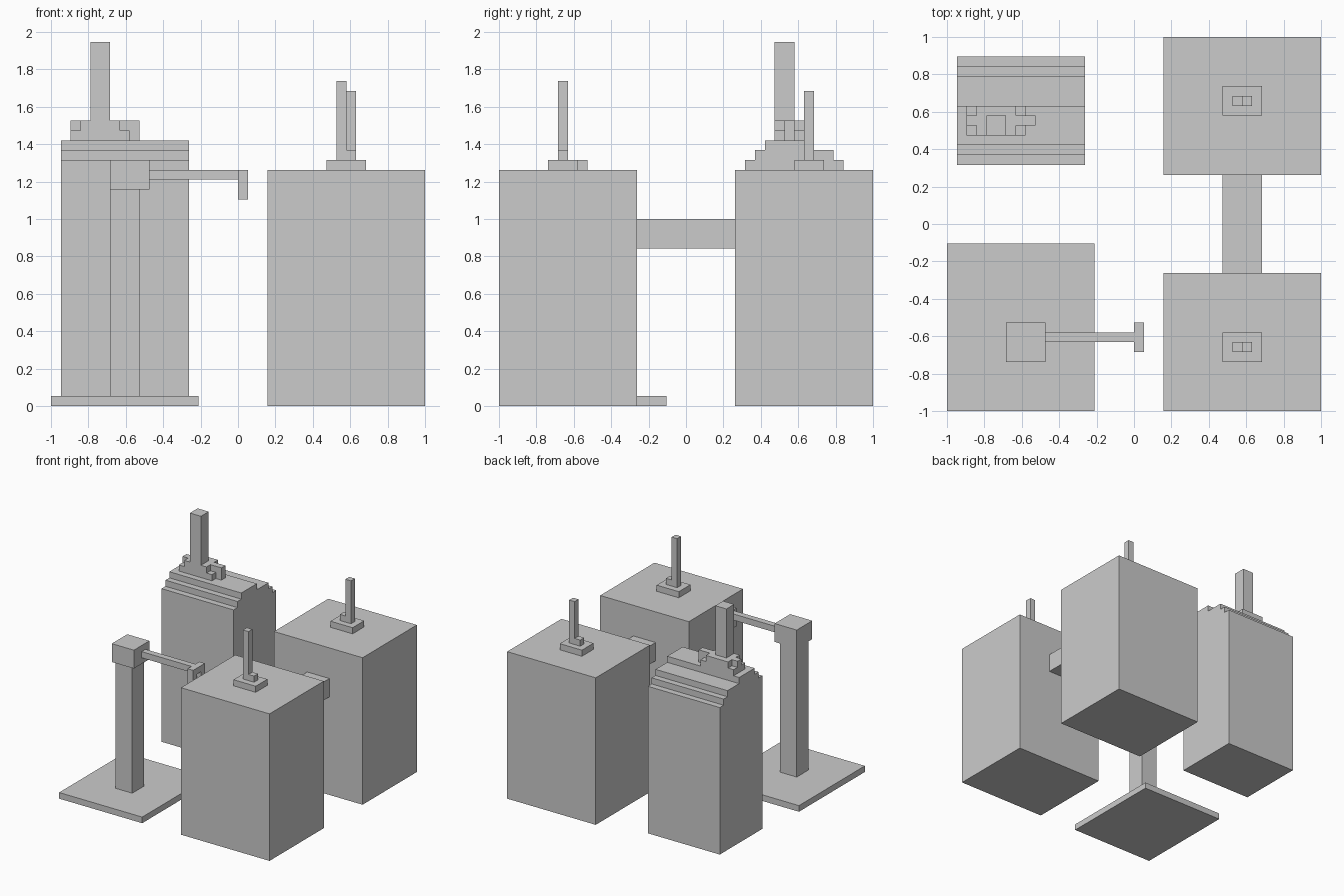
import bpy, bmesh

if "Cube" in bpy.data.objects:
    bpy.data.objects.remove(bpy.data.objects["Cube"])

U = 1 / 19  # block size: the whole model sits on this grid


def prism(name, outline, axis, lo, hi):
    """Extrude a closed 2D outline (block units) along x or z."""
    bm = bmesh.new()
    if axis == 'x':
        pts = [(lo, a, b) for a, b in outline]
        move = (hi - lo, 0, 0)
    else:
        pts = [(a, b, lo) for a, b in outline]
        move = (0, 0, hi - lo)
    face = bm.faces.new([bm.verts.new(p) for p in pts])
    ext = bmesh.ops.extrude_face_region(bm, geom=[face], use_keep_orig=True)
    verts = [g for g in ext['geom'] if isinstance(g, bmesh.types.BMVert)]
    bmesh.ops.translate(bm, verts=verts, vec=move)
    bmesh.ops.recalc_face_normals(bm, faces=bm.faces)
    bmesh.ops.scale(bm, vec=(U, U, U), verts=bm.verts)
    mesh = bpy.data.meshes.new(name)
    bm.to_mesh(mesh)
    bm.free()
    ob = bpy.data.objects.new(name, mesh)
    bpy.context.collection.objects.link(ob)
    return ob


def box(name, x, y, z):
    rect = [(x[0], y[0]), (x[1], y[0]), (x[1], y[1]), (x[0], y[1])]
    return prism(name, rect, 'z', *z)


# Twin towers with roof antennas
for label, s, mast_x, stub_x, top in (("front", -1, 10, 11, 33),
                                      ("back", 1, 11, 10, 32)):
    def span(a, b):
        return tuple(sorted((s * a, s * b)))
    box(label + "_tower", (3, 19), span(5, 19), (0, 24))
    box(label + "_antenna_base", (9, 13), span(11, 14), (24, 25))
    box(label + "_antenna_mast", (mast_x, mast_x + 1), span(12, 13), (25, top))
    box(label + "_antenna_stub", (stub_x, stub_x + 1), span(12, 13), (25, 26))

# Bridge between the towers
box("sky_bridge", (9, 13), (-5, 5), (16, 19))

# Crane: ground slab, post, cab, arm
box("crane_slab", (-19, -4), (-19, -2), (0, 1))
box("crane_post", (-13, -10), (-13, -10), (1, 22))
box("crane_head", (-13, -9), (-14, -10), (22, 25))
box("crane_arm", (-9, 0), (-12, -11), (23, 24))

# Square ring on the arm's end
box("ring_top", (0, 1), (-13, -10), (23, 24))
box("ring_bottom", (0, 1), (-13, -10), (21, 22))
for side, y in (("front", -13), ("back", -11)):
    box("ring_" + side, (0, 1), (y, y + 1), (22, 23))

# Stepped building
steps = [(6, 0), (17, 0), (17, 24), (16, 24), (16, 25), (15, 25), (15, 26),
         (12, 26), (12, 27), (8, 27), (8, 26), (7, 26), (7, 25), (6, 25)]
prism("stepped_building", steps, 'x', -18, -5)

# Chimney plinth: lower slab and cross-ended upper slab
lower = [(-17, 9), (-11, 9), (-11, 10), (-10, 10), (-10, 11), (-11, 11),
         (-11, 12), (-17, 12)]
upper = [(-16, 9), (-12, 9), (-12, 10), (-10, 10), (-10, 11), (-12, 11),
         (-12, 12), (-16, 12), (-16, 11), (-17, 11), (-17, 10), (-16, 10)]
prism("plinth_lower", lower, 'z', 27, 28)
prism("plinth_upper", upper, 'z', 28, 29)
box("chimney", (-15, -13), (9, 11), (29, 37))
